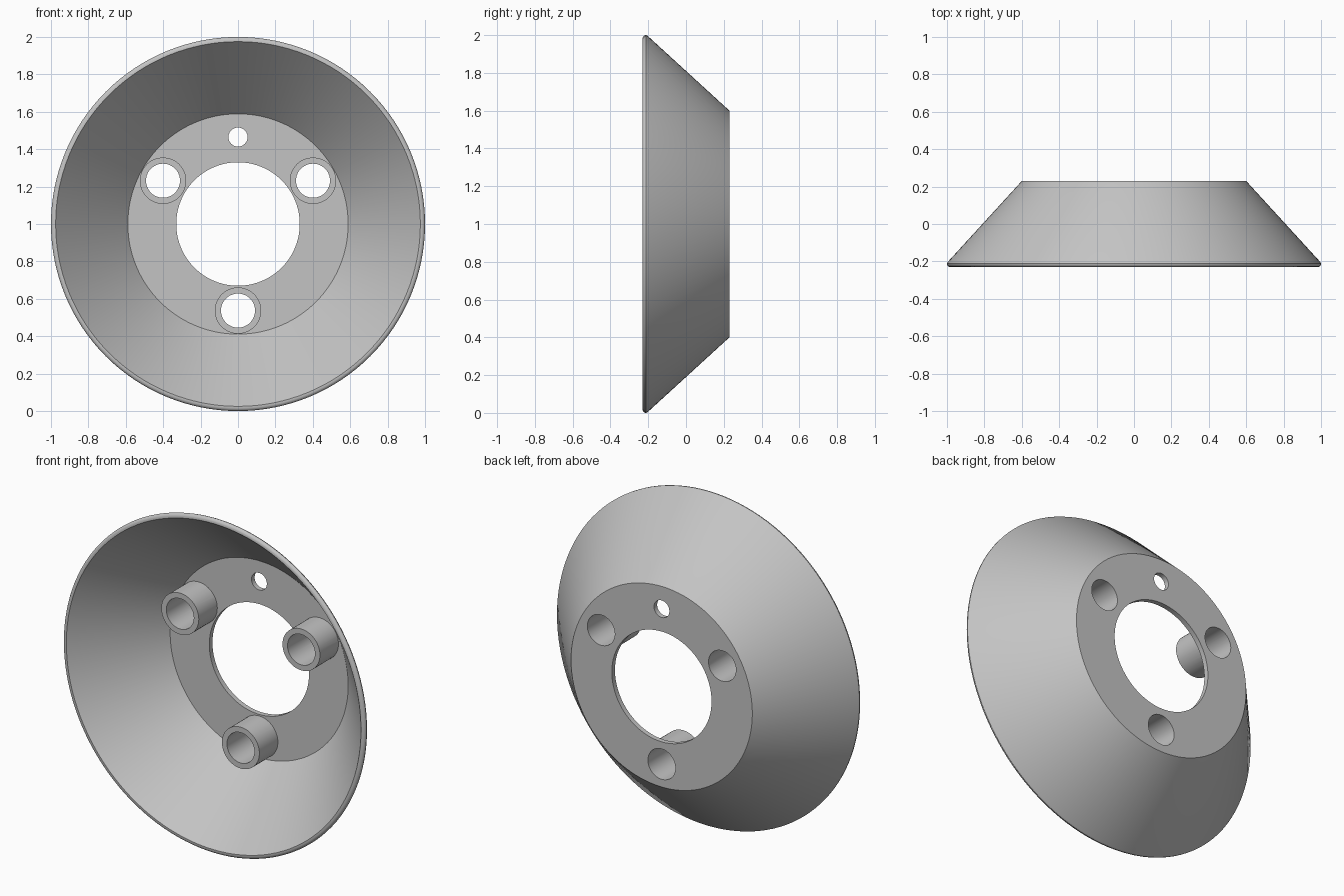
import bpy, bmesh, math
from mathutils import Matrix, Vector

cube = bpy.data.objects.get("Cube")
if cube:
    bpy.data.objects.remove(cube, do_unlink=True)

CENTRE = Vector((0, 0, 1))
BOLT_RADIUS = 0.463

grey = bpy.data.materials.new("plain grey")
grey.use_nodes = True
grey.diffuse_color = (0.55, 0.55, 0.55, 1)
grey.node_tree.nodes["Principled BSDF"].inputs["Base Color"].default_value = grey.diffuse_color


def add_object(name, bm):
    bmesh.ops.recalc_face_normals(bm, faces=bm.faces)
    mesh = bpy.data.meshes.new(name)
    bm.to_mesh(mesh)
    bm.free()
    mesh.materials.append(grey)
    obj = bpy.data.objects.new(name, mesh)
    bpy.context.collection.objects.link(obj)
    return obj


def lathe(name, profile, steps=128):
    """Spin a closed (radius, y) profile about the front-to-back axis."""
    bm = bmesh.new()
    verts = [bm.verts.new(CENTRE + Vector((r, y, 0))) for r, y in profile]
    edges = [bm.edges.new((v, verts[i - 1])) for i, v in enumerate(verts)]
    bmesh.ops.spin(bm, geom=verts + edges, cent=CENTRE, axis=(0, 1, 0),
                   angle=math.tau, steps=steps)
    bmesh.ops.remove_doubles(bm, verts=bm.verts, dist=0.0001)
    return add_object(name, bm)


def rod(name, x, z, radius, front, back):
    """Solid cylinder running from front to back."""
    bm = bmesh.new()
    place = Matrix.Translation((x, (front + back) / 2, z)) @ Matrix.Rotation(math.pi / 2, 4, 'X')
    bmesh.ops.create_cone(bm, cap_ends=True, segments=48, radius1=radius,
                          radius2=radius, depth=back - front, matrix=place)
    return add_object(name, bm)


def combine(target, tool, operation):
    mod = target.modifiers.new(operation.lower(), 'BOOLEAN')
    mod.operation = operation
    mod.solver = 'EXACT'
    mod.object = tool
    tool.hide_render = True
    bpy.ops.object.select_all(action='DESELECT')
    bpy.context.view_layer.objects.active = target
    target.select_set(True)
    bpy.ops.object.modifier_apply(modifier=mod.name)
    bpy.data.objects.remove(tool, do_unlink=True)


# Conical dish with rounded rim, flat back plate and central opening
dish = lathe("conical_dish", [
    (0.33, 0.2), (0.589, 0.2), (0.975, -0.23), (0.985, -0.23),
    (0.994, -0.226), (0.999, -0.219), (1.0, -0.212), (0.996, -0.203),
    (0.6, 0.23), (0.33, 0.23)])

# Three hollow bosses standing on the plate
spots = []
for degrees in (30, 150, 270):
    a = math.radians(degrees)
    spots.append((BOLT_RADIUS * math.cos(a), 1 + BOLT_RADIUS * math.sin(a)))
for x, z in spots:
    combine(dish, rod("boss", x, z, 0.124, 0.025, 0.212), 'UNION')
for x, z in spots:
    combine(dish, rod("boss_bore", x, z, 0.091, -0.1, 0.4), 'DIFFERENCE')

# Small locating hole above the opening
combine(dish, rod("small_hole", 0, 1.465, 0.051, 0.1, 0.4), 'DIFFERENCE')

dish.select_set(True)
bpy.context.view_layer.objects.active = dish
bpy.ops.object.shade_smooth_by_angle(angle=math.radians(32))
